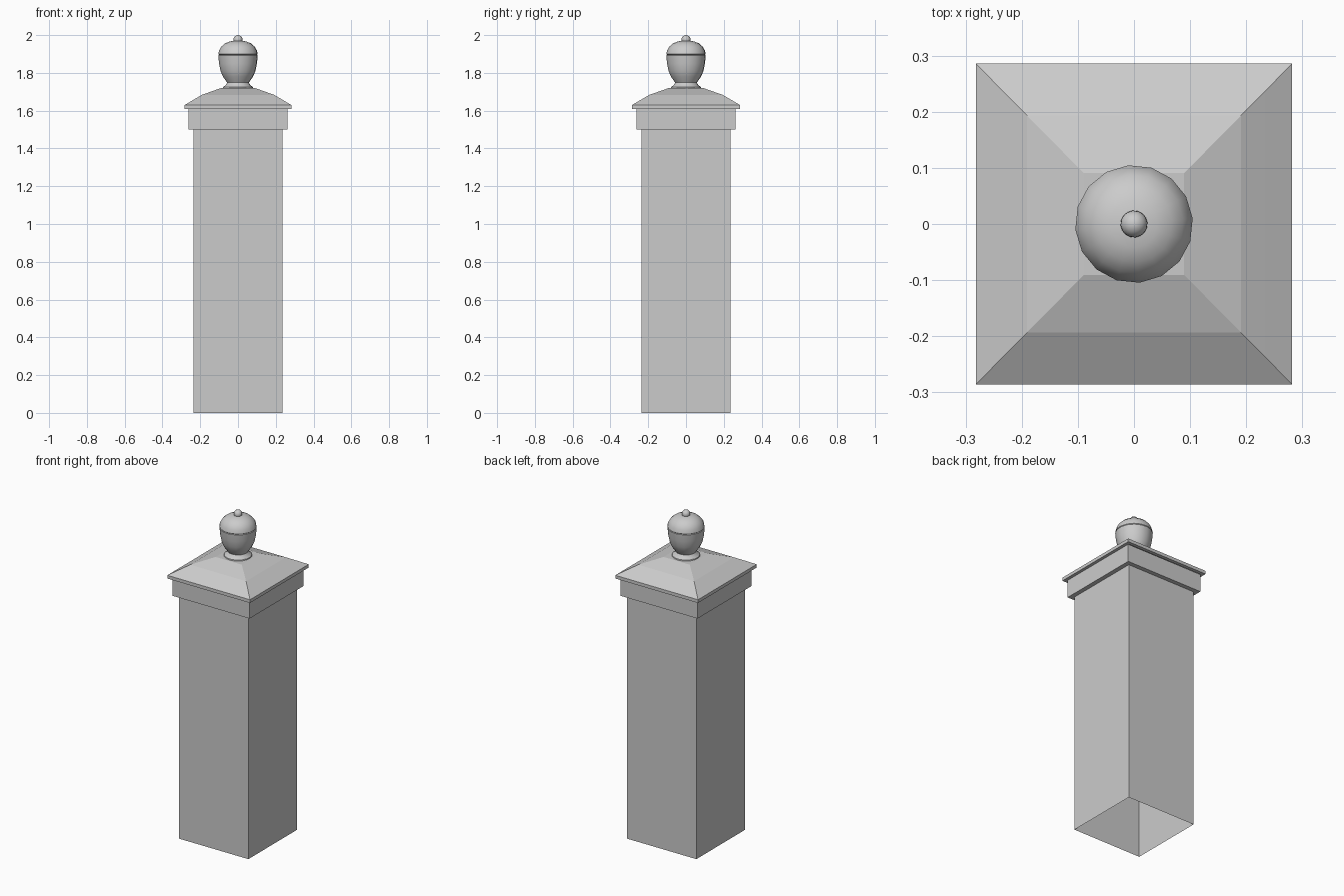
import bpy, bmesh, math

if "Cube" in bpy.data.objects:
    bpy.data.objects.remove(bpy.data.objects["Cube"])


def sweep(name, profile, sides, turn=0.0, sx=1.0, sy=1.0, smooth=False, cap_top=False):
    """Sweep (radius, z) points round z; for 4 sides radius is the half width."""
    k = math.sqrt(2) if sides == 4 else 1.0
    bm = bmesh.new()
    rings = []
    for r, z in profile:
        if r == 0:
            rings.append([bm.verts.new((0, 0, z))] * sides)
            continue
        ring = []
        for i in range(sides):
            a = turn + 2 * math.pi * i / sides
            ring.append(bm.verts.new((k * r * sx * math.cos(a), k * r * sy * math.sin(a), z)))
        rings.append(ring)
    for lo, hi in zip(rings, rings[1:]):
        for i in range(sides):
            j = (i + 1) % sides
            bm.faces.new(list(dict.fromkeys((lo[i], lo[j], hi[j], hi[i]))))
    if cap_top:
        bm.faces.new(rings[-1])
    mesh = bpy.data.meshes.new(name)
    bm.to_mesh(mesh)
    bm.free()
    ob = bpy.data.objects.new(name, mesh)
    bpy.context.collection.objects.link(ob)
    if smooth:
        bpy.ops.object.select_all(action='DESELECT')
        ob.select_set(True)
        bpy.context.view_layer.objects.active = ob
        bpy.ops.object.shade_smooth_by_angle(angle=math.radians(35))
    return ob


Q = math.pi / 4

# Hollow shaft, open underneath
sweep("shaft", [(0.236, 0), (0.236, 1.5)], 4, Q)

# Collar block with its underside ledge
sweep("collar", [(0.236, 1.5), (0.263, 1.5), (0.263, 1.61)], 4, Q)

# Overhanging slab and curved hipped roof
sweep("roof", [(0.263, 1.61), (0.284, 1.61), (0.284, 1.63), (0.235, 1.659),
               (0.192, 1.684), (0.09, 1.72)], 4, Q, 0.993, 1.007, cap_top=True)

# Urn finial: flared foot, bowl, lip and domed lid
T = math.radians(5.5)
sweep("urn", [(0.08, 1.718), (0.078, 1.726), (0.066, 1.735), (0.058, 1.748),
              (0.062, 1.755), (0.08, 1.78), (0.093, 1.81), (0.101, 1.85),
              (0.105, 1.893), (0.101, 1.895), (0.105, 1.899), (0.1, 1.92),
              (0.088, 1.94), (0.068, 1.957), (0.042, 1.967), (0, 1.972)],
      16, T, smooth=True)

# Small ball on top
N = 10
sweep("knob", [(0.024 * math.sin(math.pi * i / N) if 0 < i < N else 0,
                1.976 - 0.024 * math.cos(math.pi * i / N)) for i in range(N + 1)],
      16, T, smooth=True)
